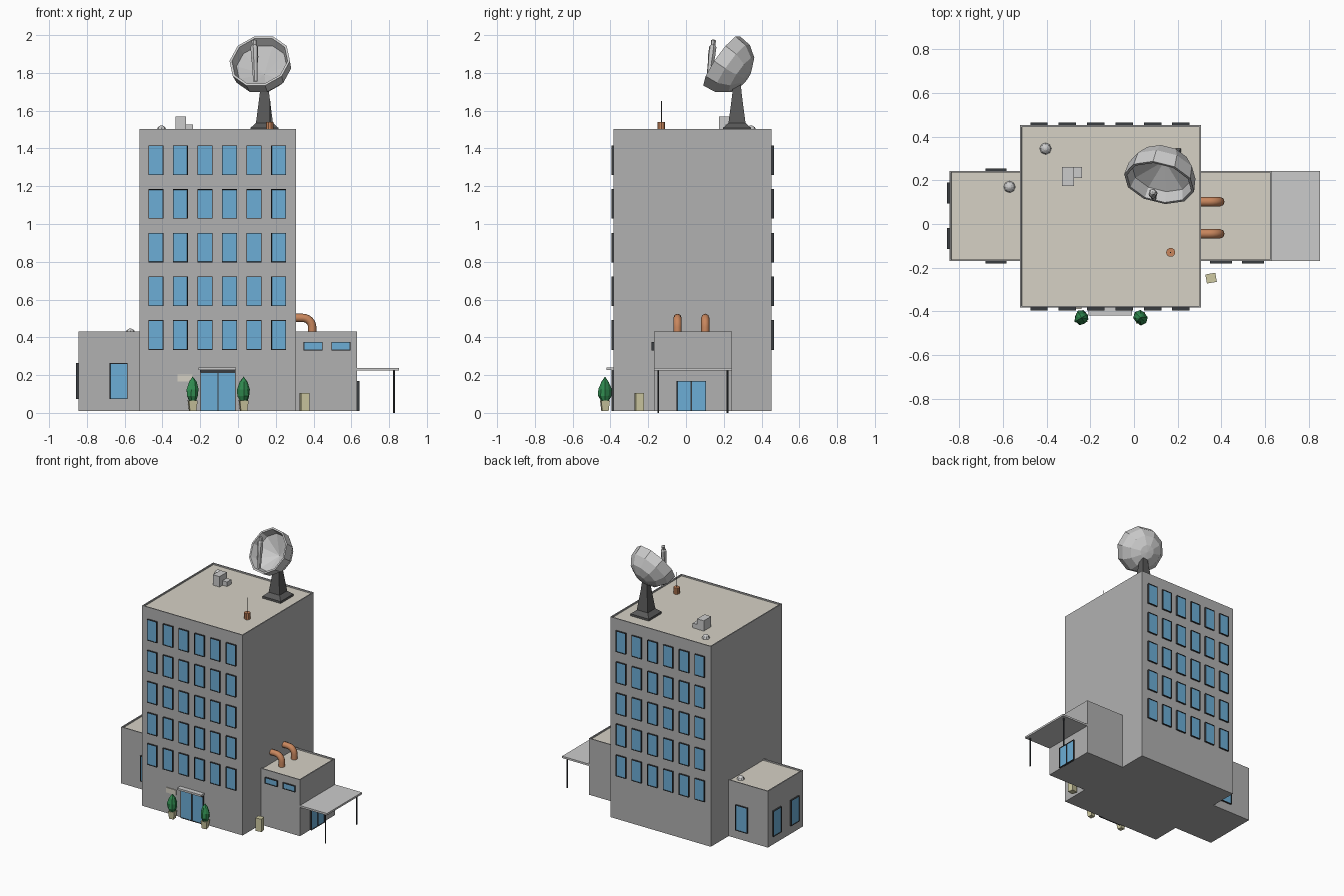
import bpy, bmesh, math, random
from mathutils import Vector, Matrix

random.seed(4)
cube = bpy.data.objects.get("Cube")
if cube:
    bpy.data.objects.remove(cube)


def material(name, r, g, b):
    m = bpy.data.materials.new(name)
    m.use_nodes = True
    m.diffuse_color = (r, g, b, 1)
    m.node_tree.nodes["Principled BSDF"].inputs["Base Color"].default_value = (r, g, b, 1)
    return m


glass = material("glass", .15, .42, .67)
dark = material("dark_frame", .04, .045, .05)
steel = material("dark_steel", .1, .1, .1)
cream = material("roof_cream", .67, .64, .56)
copper = material("copper", .58, .24, .11)
leaf = material("leaf", .03, .26, .08)
stone = material("pale_stone", .62, .59, .36)


def finish(name, bm, mats=()):
    bmesh.ops.recalc_face_normals(bm, faces=bm.faces)
    mesh = bpy.data.meshes.new(name)
    bm.to_mesh(mesh)
    bm.free()
    for m in mats:
        mesh.materials.append(m)
    obj = bpy.data.objects.new(name, mesh)
    bpy.context.collection.objects.link(obj)
    return obj


def box_mesh(lo, hi):
    bm = bmesh.new()
    bmesh.ops.create_cube(bm, size=1)
    lo, hi = Vector(lo), Vector(hi)
    bmesh.ops.scale(bm, vec=hi - lo, verts=bm.verts)
    bmesh.ops.translate(bm, vec=(lo + hi) / 2, verts=bm.verts)
    return bm


def box(name, lo, hi, mat=None):
    return finish(name, box_mesh(lo, hi), [mat] if mat else [])


def face_towards(bm, axis):
    bm.normal_update()
    return max(bm.faces, key=lambda f: f.normal.dot(Vector(axis)))


def block(name, lo, hi):
    """Building volume with a parapet around a sunken roof."""
    bm = box_mesh(lo, hi)
    top = face_towards(bm, (0, 0, 1))
    bmesh.ops.inset_region(bm, faces=[top], thickness=.011)
    bmesh.ops.inset_region(bm, faces=[top], thickness=.0005, depth=-.01)
    top.material_index = 1
    wall = bpy.data.materials.get("wall_grey") or material("wall_grey", .44, .44, .44)
    return finish(name, bm, [wall, cream])


def window(name, loc, w, h, turn=0, depth=.012):
    """Raised frame with a recessed pane; turn is degrees about z from the front."""
    bm = box_mesh((-w / 2, -depth, -h / 2), (w / 2, .005, h / 2))
    pane = face_towards(bm, (0, -1, 0))
    bmesh.ops.inset_region(bm, faces=[pane], thickness=.005)
    bmesh.ops.inset_region(bm, faces=[pane], thickness=.0003, depth=-.004)
    pane.material_index = 1
    obj = finish(name, bm, [dark, glass])
    obj.location = loc
    obj.rotation_euler.z = math.radians(turn)
    return obj


def lathe(name, profile, sides, loc=(0, 0, 0), mat=None, spin=0, jitter=0):
    """Faceted body of revolution from (radius, height) pairs."""
    bm = bmesh.new()
    rings = []
    for r, z in profile:
        ring = []
        for i in range(sides):
            a = math.tau * i / sides + spin
            k = r * (1 + random.uniform(-jitter, jitter))
            ring.append(bm.verts.new((k * math.cos(a), k * math.sin(a), z)))
        rings.append(ring)
    for a, b in zip(rings, rings[1:]):
        for i in range(sides):
            j = (i + 1) % sides
            bm.faces.new((a[i], a[j], b[j], b[i]))
    bmesh.ops.remove_doubles(bm, verts=bm.verts, dist=.0002)
    obj = finish(name, bm, [mat] if mat else [])
    obj.location = loc
    return obj


def cylinder(name, r, z0, z1, loc, mat, sides=8):
    return lathe(name, [(0, z0), (r, z0), (r, z1), (0, z1)], sides, loc, mat)


# Building volumes
FRONT, BACK = -.383, .453
block("tower", (-.522, FRONT, .01), (.307, BACK, 1.503))
block("left_wing", (-.845, -.17, .01), (-.511, .243, .43))
block("right_wing", (.296, -.17, .01), (.63, .243, .43))

# Tower windows, front and back
for name, x, y, turn in (("front", -.435, FRONT, 0), ("back", .215, BACK, 180)):
    win = window("tower_windows_" + name, (x, y, .412), .08, .157, turn)
    for count, step in ((6, (.13, 0, 0)), (5, (0, 0, .2315))):
        arr = win.modifiers.new("repeat", 'ARRAY')
        arr.count = count
        arr.use_relative_offset = False
        arr.use_constant_offset = True
        arr.constant_offset_displace = step

# Wing windows
window("left_wing_window_front", (-.632, -.17, .168), .096, .19)
window("left_wing_window_back", (-.632, .243, .168), .096, .19, 180)
for i, y in enumerate((-.067, .143)):
    window(f"left_wing_window_side_{i}", (-.845, y, .168), .096, .19, -90)
for i, x in enumerate((.398, .545)):
    window(f"right_wing_window_{i}", (x, -.17, .354), .1, .045)

# Doors
for s in (-1, 1):
    window("front_door_leaf", (-.106 + s * .0465, FRONT, .113), .093, .206)
    window("side_door_leaf", (.63, .028 + s * .039, .09), .078, .16, 90)
box("front_door_lintel", (-.2, -.395, .215), (-.012, -.38, .226), dark)
box("front_door_canopy", (-.208, -.42, .226), (-.01, -.38, .24))
box("blank_wall_panel", (-.32, -.389, .166), (-.24, -.38, .203), cream)

# Side canopy
box("side_canopy", (.628, -.17, .224), (.852, .243, .238))
for y in (-.147, .22):
    cylinder("canopy_post", .005, 0, .226, (.825, y, 0), dark, 6)

# Pipes between tower and right wing
for y in (-.045, .102):
    curve = bpy.data.curves.new("roof_pipe", 'CURVE')
    curve.dimensions = '3D'
    curve.bevel_depth = .022
    curve.bevel_resolution = 2
    bend = [math.radians(90 - 15 * i) for i in range(7)]
    path = [(.29, .503)] + [(.343 + .05 * math.cos(a), .453 + .05 * math.sin(a)) for a in bend]
    path.append((.393, .41))
    spline = curve.splines.new('POLY')
    spline.points.add(len(path) - 1)
    for p, (x, z) in zip(spline.points, path):
        p.co = (x, y, z, 1)
    curve.materials.append(copper)
    bpy.context.collection.objects.link(bpy.data.objects.new("roof_pipe", curve))

# Roof equipment
box("vent_box_large", (-.33, .175, 1.49), (-.275, .262, 1.57))
box("vent_box_small", (-.275, .21, 1.49), (-.237, .26, 1.527))
dome = [(.027, -.01), (.027, 0), (.02, .017), (.009, .025), (0, .027)]
lathe("tower_dome", dome, 8, (-.405, .345, 1.495))
lathe("left_wing_dome", dome, 8, (-.57, .17, .42))
cylinder("antenna_base", .021, 1.49, 1.54, (.168, -.13, 0), copper, 10)
cylinder("antenna_rod", .003, 1.53, 1.65, (.168, -.13, 0), steel, 5)

# Dish pedestal
q = math.sqrt(2)
lathe("dish_pedestal", [(0, 1.49), (.075 * q, 1.49), (.075 * q, 1.508), (.045 * q, 1.535),
                        (.026 * q, 1.68), (.02 * q, 1.74), (0, 1.74)],
      4, (.14, .27, 0), steel, math.pi / 4)

# Dish bowl, closed from outer back to inner centre
bowl = [(0, -.165), (.05, -.16), (.115, -.13), (.157, -.07), (.165, 0),
        (.152, 0), (.137, -.05), (0, -.125)]
dish = lathe("dish_bowl", bowl, 10, (.115, .189, 1.863))
dish.rotation_mode = 'QUATERNION'
dish.rotation_quaternion = Vector((-.2, -.8, .56)).to_track_quat('Z', 'Y')

# Feed arm rising from the lower rim
foot, tip = Vector((.092, .118, 1.755)), Vector((.085, .147, 1.978))
n = (tip - foot).length
arm = lathe("dish_feed_arm", [(0, 0), (.012, 0), (.016, .1), (.02, .13), (.02, n - .04),
                              (.012, n - .03), (.014, n - .006), (0, n)], 6, foot)
arm.rotation_mode = 'QUATERNION'
arm.rotation_quaternion = (tip - foot).to_track_quat('Z', 'Y')

# Potted shrubs beside the door
for x in (-.24, .03):
    loc = (x, -.429, 0)
    lathe("shrub_pot", [(0, .01), (.024, .01), (.033, .066), (0, .066)], 4, loc, stone, math.pi / 4 + .15)
    lathe("shrub", [(0, .05), (.018, .06), (.032, .09), (.033, .125), (.02, .165), (0, .192)],
          8, loc, leaf, x, .15)

# Utility box on the ground
utility = box("utility_box", (-.023, -.021, .01), (.023, .021, .105), stone)
utility.location = (.353, -.248, 0)
utility.rotation_euler.z = math.radians(10)
